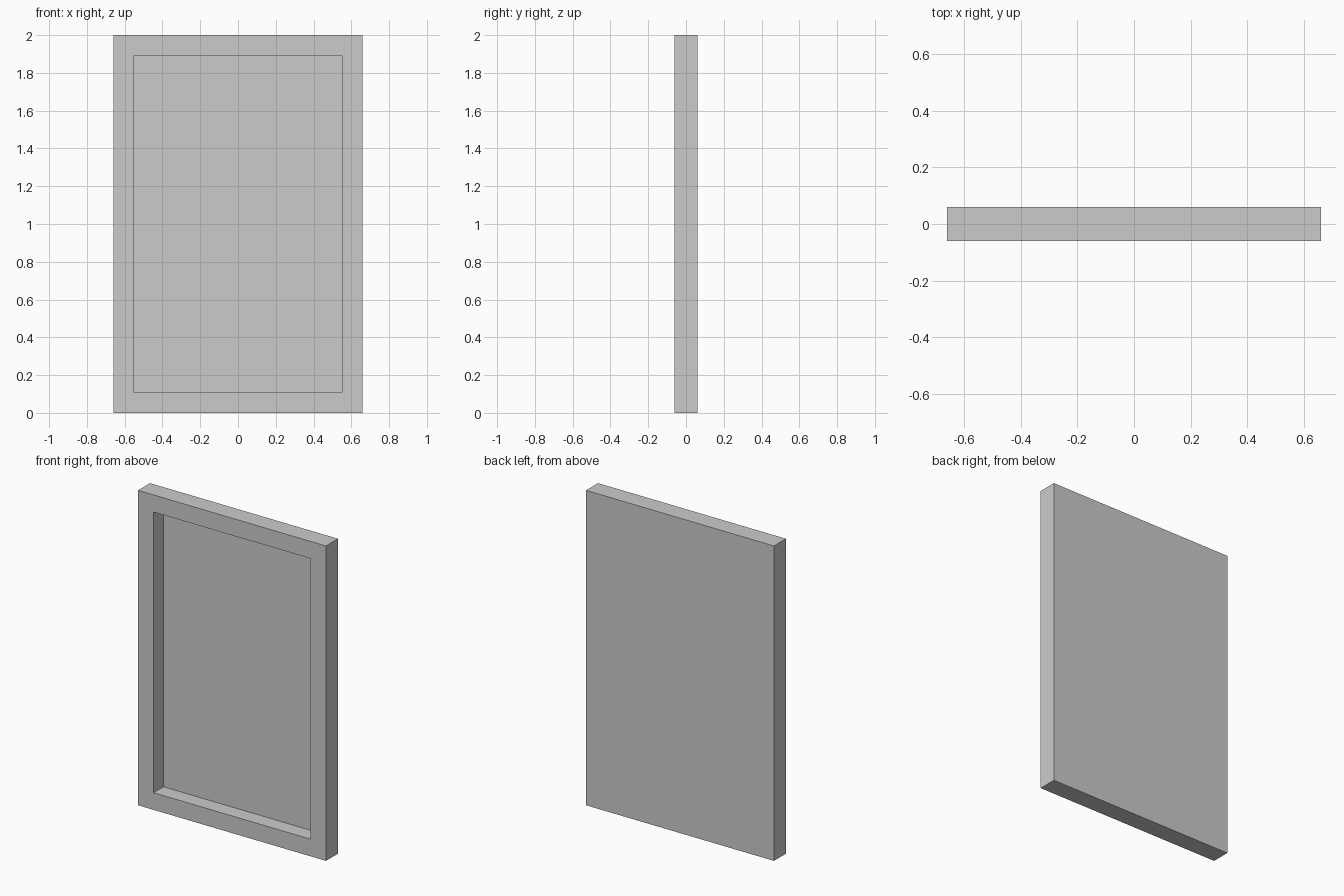
import bpy, bmesh
from mathutils import Vector

if "Cube" in bpy.data.objects:
    bpy.data.objects.remove(bpy.data.objects["Cube"])

WIDTH, DEPTH, HEIGHT = 1.32, 0.12, 2.0
BORDER, RECESS = 0.109, 0.099

# Solid slab standing on the ground
bm = bmesh.new()
bmesh.ops.create_cube(bm, size=1)
bmesh.ops.scale(bm, vec=(WIDTH, DEPTH, HEIGHT), verts=bm.verts)
bmesh.ops.translate(bm, vec=(0, 0, HEIGHT / 2), verts=bm.verts)
bm.normal_update()

# Raised border around the front face
front = min(bm.faces, key=lambda f: f.calc_center_median().y)
bmesh.ops.inset_region(bm, faces=[front], thickness=BORDER, use_even_offset=True)

# Straight-walled recess pushed back from the front
panel = bmesh.ops.extrude_discrete_faces(bm, faces=[front])["faces"][0]
bmesh.ops.translate(bm, vec=Vector((0, RECESS, 0)), verts=panel.verts)
bmesh.ops.recalc_face_normals(bm, faces=bm.faces)

mesh = bpy.data.meshes.new("framed_panel")
bm.to_mesh(mesh)
bm.free()
bpy.context.collection.objects.link(bpy.data.objects.new("framed_panel", mesh))
